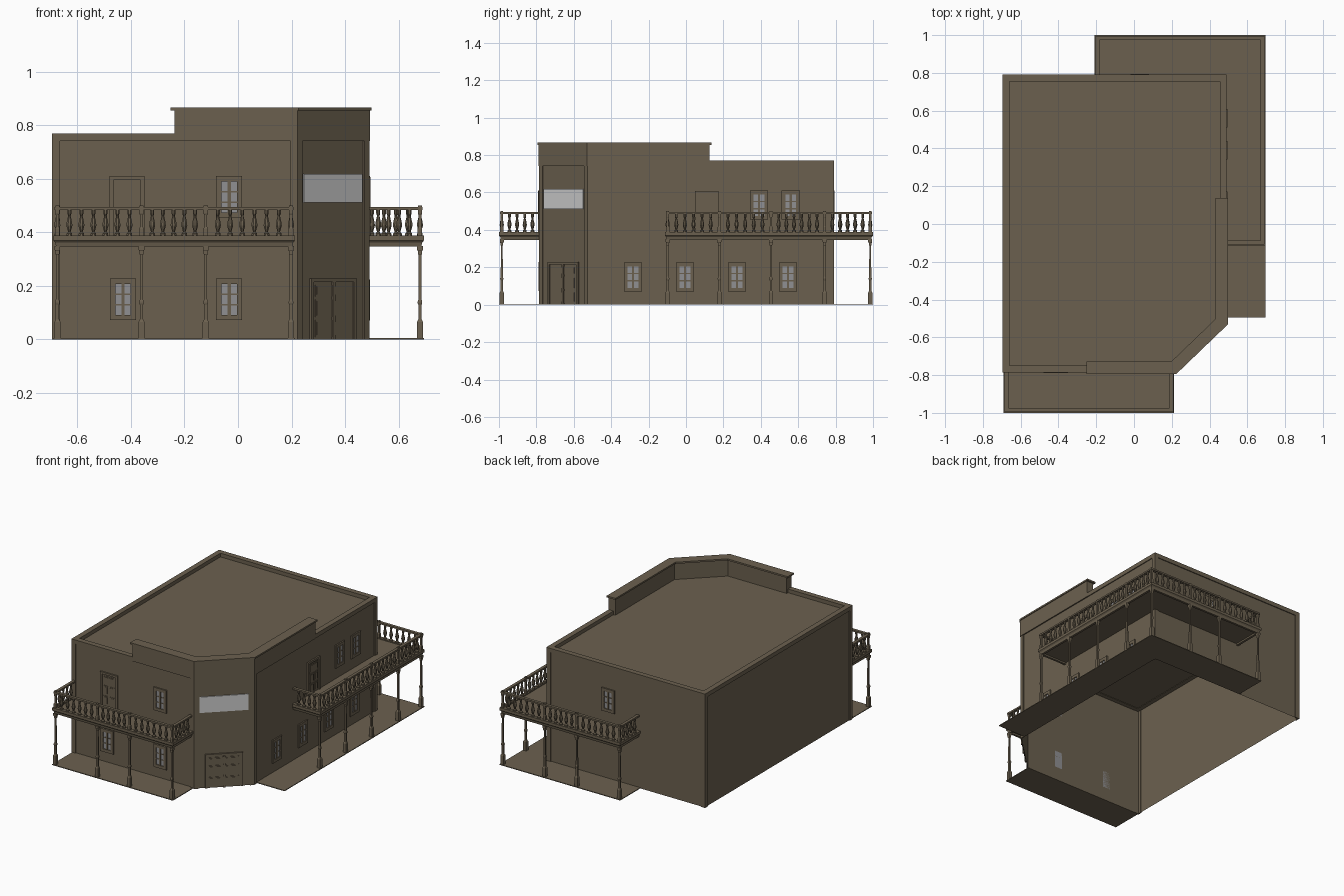
import bpy, bmesh, math
from mathutils import Matrix, Vector

if "Cube" in bpy.data.objects:
    bpy.data.objects.remove(bpy.data.objects["Cube"])


def material(name, col):
    m = bpy.data.materials.new(name)
    m.diffuse_color = (*col, 1)
    m.use_nodes = True
    m.node_tree.nodes["Principled BSDF"].inputs["Base Color"].default_value = m.diffuse_color
    return m


MATS = [material("brown_timber", (0.148, 0.118, 0.078)),
        material("window_glass", (0.28, 0.28, 0.29)),
        material("pale_board", (0.62, 0.62, 0.62))]


def finish(name, bm, fix=True):
    if fix:
        bmesh.ops.recalc_face_normals(bm, faces=bm.faces)
    me = bpy.data.meshes.new(name)
    bm.to_mesh(me)
    bm.free()
    for m in MATS:
        me.materials.append(m)
    ob = bpy.data.objects.new(name, me)
    bpy.context.collection.objects.link(ob)
    return ob


def box(bm, x0, x1, y0, y1, z0, z1, mat=0, mx=Matrix()):
    m = mx @ Matrix.Translation(((x0 + x1) / 2, (y0 + y1) / 2, (z0 + z1) / 2)) \
        @ Matrix.Diagonal((x1 - x0, y1 - y0, z1 - z0, 1))
    vs = bmesh.ops.create_cube(bm, size=1, matrix=m)["verts"]
    for f in {f for v in vs for f in v.link_faces}:
        f.material_index = mat


def sweep(bm, path, profile, closed=False, solid=True):
    """Mitred sweep of an (outward offset, z) profile along a plan path."""
    pts = [Vector(p) for p in path]
    n = len(pts)
    nrm = []
    for i in range(n if closed else n - 1):
        d = (pts[(i + 1) % n] - pts[i]).normalized()
        nrm.append(Vector((d.y, -d.x)))
    rings = []
    for i, p in enumerate(pts):
        a = nrm[i - 1] if closed or i > 0 else nrm[0]
        b = nrm[i] if i < len(nrm) else nrm[-1]
        m = (a + b) / (1 + a.dot(b))
        rings.append([bm.verts.new((p.x + m.x * o, p.y + m.y * o, z)) for o, z in profile])
    k = len(profile)
    for i in range(n if closed else n - 1):
        r, s = rings[i], rings[(i + 1) % n]
        for j in range(k if solid else k - 1):
            bm.faces.new((r[j], s[j], s[(j + 1) % k], r[(j + 1) % k]))
    if solid and not closed:
        bm.faces.new(rings[0])
        bm.faces.new(rings[-1][::-1])


def rect(o0, o1, z0, z1):
    return [(o0, z0), (o1, z0), (o1, z1), (o0, z1)]


def lathe(bm, x, y, profile, seg=8):
    rings = [[bm.verts.new((x + r * math.cos((i + .5) * math.tau / seg),
                            y + r * math.sin((i + .5) * math.tau / seg), z))
              for i in range(seg)] for r, z in profile]
    for a, b in zip(rings, rings[1:]):
        for i in range(seg):
            j = (i + 1) % seg
            bm.faces.new((a[i], a[j], b[j], b[i]))
    bm.faces.new(rings[0][::-1])
    bm.faces.new(rings[-1])


# ---- building shell (open underneath), roof, trim
PLAN = [(-.69, -.78), (.22, -.78), (.485, -.525), (.485, .785), (-.69, .785)]
bm = bmesh.new()
sweep(bm, PLAN, [(0, 0), (0, .745)], closed=True, solid=False)
bm.faces.new([bm.verts.new((x, y, .745)) for x, y in PLAN])
bmesh.ops.remove_doubles(bm, verts=bm.verts, dist=1e-5)
finish("walls_and_roof", bm)

bm = bmesh.new()
sweep(bm, PLAN, rect(-.03, .006, .742, .77), closed=True)
finish("low_parapet", bm)

bm = bmesh.new()
for i, c in enumerate(PLAN):
    c = Vector(c)
    a = (Vector(PLAN[i - 1]) - c).normalized() * .024
    b = (Vector(PLAN[(i + 1) % 5]) - c).normalized() * .024
    sweep(bm, [c + a, c, c + b], rect(-.002, .006, 0, .743))
finish("corner_trim", bm)

bm = bmesh.new()
sweep(bm, [(-.238, -.78), (.22, -.78), (.485, -.525), (.485, .125)], rect(-.044, .008, .742, .857))
finish("false_front", bm)
bm = bmesh.new()
sweep(bm, [(-.252, -.78), (.22, -.78), (.485, -.525), (.485, .137)], rect(-.053, .013, .855, .866))
finish("false_front_cap", bm)


# ---- openings, built facing -y and turned onto each wall
def place(x, y, deg):
    return Matrix.Translation((x, y, 0)) @ Matrix.Rotation(math.radians(deg), 4, 'Z')


def frame(bm, w, z0, z1, t, d, mx, sill=True):
    h = w / 2
    box(bm, -h, -h + t, -d, 0, z0, z1, 0, mx)
    box(bm, h - t, h, -d, 0, z0, z1, 0, mx)
    box(bm, -h + t, h - t, -d, 0, z1 - t, z1, 0, mx)
    if sill:
        box(bm, -h + t, h - t, -d, 0, z0, z0 + t, 0, mx)


def window(name, mx, z0, w=.097, h=.155):
    bm = bmesh.new()
    t, z1 = .02, z0 + h
    frame(bm, w, z0, z1, t, .009, mx)
    box(bm, -w / 2 + t, w / 2 - t, -.003, 0, z0 + t, z1 - t, 1, mx)
    box(bm, -.006, .006, -.007, 0, z0 + t, z1 - t, 0, mx)
    for k in (1, 2):
        z = z0 + t + (h - 2 * t) * k / 3
        box(bm, -w / 2 + t, w / 2 - t, -.006, 0, z - .003, z + .003, 0, mx)
    finish(name, bm)


def door(name, mx, z0, w, h, rows, gap=.01):
    bm = bmesh.new()
    t, z1 = .014, z0 + h
    frame(bm, w, z0, z1, t, .01, mx, sill=False)
    box(bm, -w / 2 + t, w / 2 - t, -.003, 0, z0, z1 - t, 0, mx)
    iw = w / 2 - t - gap
    base = z0 + gap
    full = h - t - 2 * gap
    for lo, hi, cols in rows:
        for k in range(cols):
            x0 = -iw + 2 * iw * k / cols + (gap / 2 if k else 0)
            x1 = -iw + 2 * iw * (k + 1) / cols - (gap / 2 if k < cols - 1 else 0)
            a, b = base + full * lo, base + full * hi
            box(bm, x0, x1, -.006, 0, a, b, 0, mx)
            box(bm, x0 + .006, x1 - .006, -.009, 0, a + .006, b - .006, 0, mx)
    finish(name, bm)


for i, (x, z) in enumerate([(-.43, .072), (-.033, .072), (-.033, .455)]):
    window(f"front_window_{i}", place(x, -.78, 0), z)
for i, (y, z) in enumerate([(-.283, .07), (-.005, .07), (.273, .07), (.545, .07),
                            (.39, .455), (.56, .455)]):
    window(f"side_window_{i}", place(.485, y, 90), z)
window("back_window", place(.03, .785, 180), .455)

BALCONY_ROWS = [(0, .3, 2), (.36, .66, 2), (.74, 1, 1)]
door("front_balcony_door", place(-.415, -.78, 0), .385, .13, .225, BALCONY_ROWS)
door("side_balcony_door", place(.485, .11, 90), .385, .126, .222, BALCONY_ROWS)

CHAMFER = place(.3525, -.6525, math.degrees(math.atan2(.255, .265)))
door("corner_double_door", CHAMFER, 0, .235, .228,
     [(0, .32, 2), (.38, .72, 2), (.78, 1, 2)])
bm = bmesh.new()
box(bm, -.007, .007, -.012, 0, 0, .214, 0, CHAMFER)
finish("double_door_meeting_stile", bm)
bm = bmesh.new()
box(bm, -.152, .152, -.006, 0, .511, .618, 2, CHAMFER)
finish("blank_sign_board", bm)

# ---- porches: slab, deck, fascia, rails, posts, balusters
POST = [(.016, 0), (.016, .065), (.009, .075), (.009, .13), (.012, .135), (.012, .142),
        (.008, .15), (.007, .315), (.011, .32), (.011, .33), (.015, .335), (.015, .35)]
NEWEL = [(.012, .385), (.012, .415), (.008, .42), (.008, .465), (.011, .47), (.011, .5)]
BALUSTER = [(.011, .386), (.011, .396), (.005, .402), (.012, .425), (.011, .437),
            (.005, .462), (.008, .47), (.008, .486)]
FASCIA = [(-.01, .347), (.005, .347), (.008, .362), (.015, .37), (.015, .388), (-.01, .388)]


def porch(name, path, mids, slabs, decks):
    """path: rail line; mids: {segment index: fractions along it of extra posts}."""
    for part, rects, z0, z1 in (("slab", slabs, 0, .005), ("deck", decks, .358, .382)):
        bm = bmesh.new()
        for x0, x1, y0, y1 in rects:
            box(bm, x0, x1, y0, y1, z0, z1)
        finish(f"{name}_{part}", bm)
    for part, prof in (("fascia", FASCIA), ("top_rail", rect(-.01, .01, .484, .495))):
        bm = bmesh.new()
        sweep(bm, path, prof)
        finish(f"{name}_{part}", bm)
    stops = []
    for i in range(len(path) - 1):
        a, b = Vector(path[i]), Vector(path[i + 1])
        stops += [a] + [a.lerp(b, f) for f in mids.get(i, [])]
    stops.append(Vector(path[-1]))
    posts, bal = bmesh.new(), bmesh.new()
    for p in stops[1:-1]:
        lathe(posts, p.x, p.y, POST, 4)
        lathe(posts, p.x, p.y, NEWEL, 4)
    for a, b in zip(stops, stops[1:]):
        n = max(2, round((b - a).length / .043))
        for k in range(1, n):
            p = a.lerp(b, k / n)
            lathe(bal, p.x, p.y, BALUSTER)
    finish(f"{name}_posts", posts)
    finish(f"{name}_balusters", bal)


porch("front_porch",
      [(-.675, -.78), (-.675, -.985), (.198, -.985), (.198, -.78)],
      {1: (.36, .635)},
      [(-.69, .213, -1, -.78)], [(-.68, .203, -.99, -.78)])
porch("side_and_back_porch",
      [(.485, -.098), (.68, -.098), (.68, .985), (-.193, .985), (-.193, .785)],
      {1: (.255, .51, .775), 2: (.36, .635)},
      [(.485, .695, -.495, 1), (-.208, .485, .785, 1)],
      [(.485, .685, -.103, .99), (-.198, .485, .785, .99)])
